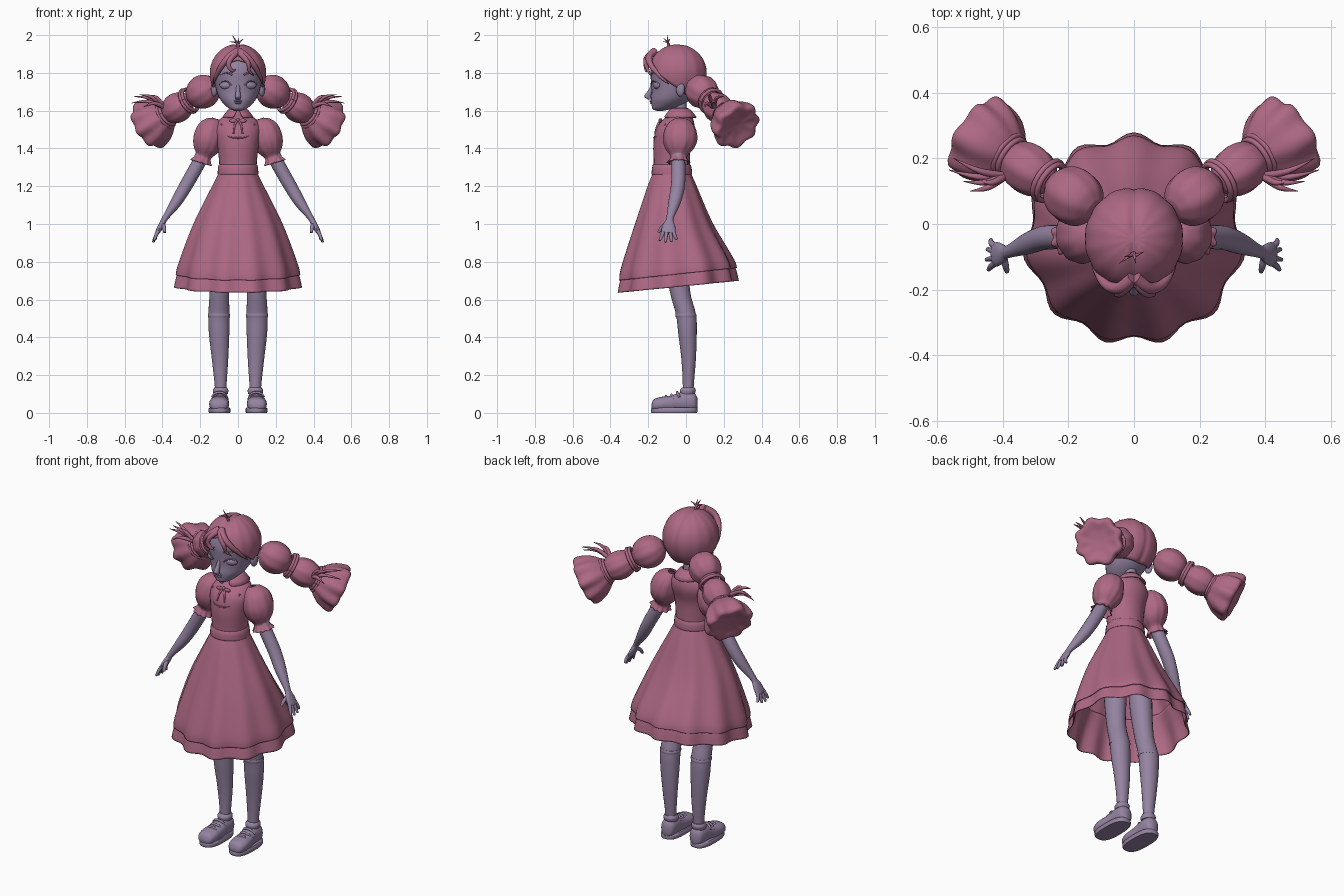
import bpy, bmesh, math
from mathutils import Vector, Matrix

def material(name, col):
    m = bpy.data.materials.new(name)
    m.diffuse_color = (*col, 1)
    return m

PINK = material("cloth_and_hair", (0.42, 0.14, 0.23))
SKIN = material("skin_and_shoes", (0.30, 0.23, 0.36))
X, Y, Z = Vector((1, 0, 0)), Vector((0, 1, 0)), Vector((0, 0, 1))

def finish(name, bm, mat, mirror=False, thick=0):
    bmesh.ops.recalc_face_normals(bm, faces=bm.faces)
    me = bpy.data.meshes.new(name)
    bm.to_mesh(me)
    bm.free()
    me.materials.append(mat)
    ob = bpy.data.objects.new(name, me)
    bpy.context.collection.objects.link(ob)
    if thick:
        ob.modifiers.new("thickness", 'SOLIDIFY').thickness = thick
    if mirror:
        ob.modifiers.new("mirror", 'MIRROR').use_axis = (True, False, False)
    return ob

def spline(keys, k):
    """Catmull-Rom through rows of numbers, k steps per span."""
    out, m = [], len(keys) - 1
    for i in range(m):
        a, b, c, d = (keys[max(i-1, 0)], keys[i], keys[i+1], keys[min(i+2, m)])
        for s in range(k):
            t = s / k
            out.append([0.5 * (2*q + (r-p)*t + (2*p-5*q+4*r-w)*t*t + (3*q-p-3*r+w)*t**3)
                        for p, q, r, w in zip(a, b, c, d)])
    return out + [list(keys[-1])]

def tube(name, keys, mat, n=24, k=4, axis=None, sq=1, folds=0, warp=None, cap=True, mirror=False, thick=0):
    """Loft of ellipses. Key: x, y, z, radius_u, radius_v[, fold depth]."""
    rows = spline([tuple(q) + (0,) * (6 - len(q)) for q in keys], k)
    pts = [Vector(r[:3]) for r in rows]
    bm, rings = bmesh.new(), []
    for i, r in enumerate(rows):
        t = axis or (pts[min(i+1, len(pts)-1)] - pts[max(i-1, 0)]).normalized()
        ref = Z if abs(t.y) > 0.9 else Y
        u = (ref - t * ref.dot(t)).normalized()
        v = t.cross(u)
        ring = []
        for j in range(n):
            a = 2 * math.pi * j / n
            c, s = math.cos(a), math.sin(a)
            f = 1 + r[5] * math.cos(folds * a + 0.6 * math.sin(2 * a))
            p = pts[i] + u * (max(r[3], 1e-4) * f * math.copysign(abs(c)**sq, c)) \
                + v * (max(r[4], 1e-4) * f * math.copysign(abs(s)**sq, s))
            ring.append(bm.verts.new(warp(p) if warp else p))
        rings.append(ring)
    for a, b in zip(rings, rings[1:]):
        for j in range(n):
            bm.faces.new((a[j], a[(j+1) % n], b[(j+1) % n], b[j]))
    if cap:
        bm.faces.new(rings[0])
        bm.faces.new(rings[-1])
    return finish(name, bm, mat, mirror, thick)

def strand(name, pts, r, mat=PINK, mirror=False, tip=0.1):
    """Tapered lock or cord."""
    m = len(pts) - 1
    tube(name, [(*p, r*(1-(1-tip)*(i/m)**2), r*(1-(1-tip)*(i/m)**2)) for i, p in enumerate(pts)],
         mat, n=8, mirror=mirror)

def ball(name, c, rad, mat, mirror=False, rot=0):
    bm = bmesh.new()
    bmesh.ops.create_uvsphere(bm, u_segments=20, v_segments=12, radius=1)
    bm.transform(Matrix.Translation(c) @ Matrix.Rotation(rot, 4, 'Z') @ Matrix.Diagonal((*rad, 1)))
    return finish(name, bm, mat, mirror)

# Head, neck and face
tube("head", [(0, -.14, 1.598, .012, .012), (0, -.128, 1.608, .048, .042), (0, -.102, 1.63, .08, .07),
     (0, -.08, 1.66, .105, .095), (0, -.06, 1.70, .122, .112), (0, -.047, 1.75, .138, .125),
     (0, -.045, 1.81, .143, .135), (0, -.045, 1.87, .125, .118), (0, -.045, 1.92, .075, .075),
     (0, -.045, 1.935, .01, .01)], SKIN, n=32, axis=Z)
tube("neck", [(0, -.02, 1.5, .034, .036), (0, -.025, 1.58, .03, .03), (0, -.035, 1.67, .035, .034)], SKIN)
ball("eye", (.068, -.157, 1.735), (.032, .014, .02), SKIN, True, 0.42)
strand("upper_eyelid", [(.034, -.183, 1.735), (.055, -.181, 1.753), (.08, -.166, 1.754), (.102, -.143, 1.738)], .004, SKIN, True)
strand("eyebrow", [(.03, -.184, 1.79), (.06, -.175, 1.80), (.095, -.148, 1.79)], .005, PINK, True)
tube("nose", [(0, -.175, 1.735, .01, .009), (0, -.189, 1.705, .013, .011), (0, -.203, 1.675, .018, .015),
     (0, -.19, 1.66, .012, .012)], SKIN, n=16, axis=Z)
ball("upper_lip", (0, -.184, 1.651), (.022, .009, .005), SKIN)
ball("lower_lip", (0, -.181, 1.641), (.018, .01, .006), SKIN)
ball("ear", (.127, -.03, 1.715), (.016, .024, .04), SKIN, True, -0.4)

# Hair cap: swept from crown to a varying hairline, parted down the middle
def hairline(a):
    keys = [(0, 62), (25, 70), (50, 92), (80, 112), (120, 138), (180, 148)]
    for (a0, p0), (a1, p1) in zip(keys, keys[1:]):
        if a <= a1:
            return math.radians(p0 + (p1 - p0) * (a - a0) / (a1 - a0))
bm, rings, N = bmesh.new(), [], 72
for i in range(1, 21):
    ring = []
    for j in range(N):
        deg = 360 * j / N
        a, ph = math.radians(deg), hairline(min(deg, 360 - deg)) * i / 20
        s, c = math.sin(ph), math.cos(ph)
        x = .15 * s * math.sin(a)
        f = 1 - .06 * math.exp(-(x / .014)**2) + .008 * math.cos(14 * a) * s
        ring.append(bm.verts.new((x * f, -.045 - .158 * s * math.cos(a) * f, 1.80 + (.153 if c > 0 else .17) * c * f)))
    rings.append(ring)
for r0, r1 in zip(rings, rings[1:]):
    for j in range(N):
        bm.faces.new((r0[j], r0[(j+1) % N], r1[(j+1) % N], r1[j]))
bm.faces.new(rings[0])
finish("hair_cap", bm, PINK, thick=.012)

# Fringe locks and loose crown strands
strand("side_fringe", [(.005, -.165, 1.915), (.045, -.195, 1.885), (.085, -.185, 1.84), (.118, -.135, 1.78), (.128, -.09, 1.74)], .02, PINK, True)
strand("fringe_curl_a", [(0, -.17, 1.91), (-.035, -.205, 1.88), (-.05, -.212, 1.84), (-.03, -.208, 1.81), (-.012, -.204, 1.82)], .016)
strand("fringe_curl_b", [(0, -.17, 1.91), (.03, -.205, 1.885), (.055, -.212, 1.85), (.06, -.2, 1.81), (.085, -.185, 1.785)], .016)
for i, (x, y, z) in enumerate([(-.03, -.1, 2.0), (.03, -.085, 1.98), (.005, -.12, 1.985), (-.045, -.12, 1.965)]):
    strand(f"crown_strand_{i}", [(0, -.09, 1.935), (x*.2, -.095, 1.96), (x, y, z)], .007)

# Pigtails: two bound puffs and a flared tuft
AX = Vector((.74, .49, -.46)).normalized()
C1, C2 = Vector((.185, .085, 1.70)), Vector((.322, .168, 1.615))
def along(c, rows):
    return [(*(c + AX * d), r, r, f) for d, r, f in rows]
for name, c, R in (("pigtail_puff_inner", C1, .087), ("pigtail_puff_outer", C2, .077)):
    steps = [i / 4 for i in range(-4, 5)]
    tube(name, along(c, [(s*.088, R*math.sqrt(1-.84*s*s), .025) for s in steps]), PINK, n=40, axis=AX, folds=8, mirror=True)
tube("pigtail_tuft", along(C2, [(.05, .035, 0), (.085, .08, .03), (.13, .113, .04), (.175, .127, .06), (.208, .128, .07),
     (.222, .108, .07), (.21, .06, .05), (.205, .01, 0)]), PINK, n=64, axis=AX, folds=8, mirror=True)
def hoop(name, c, R, r):
    u = AX.cross(Z).normalized()
    v = AX.cross(u)
    loop = [c + (u*math.cos(i*math.pi/12) + v*math.sin(i*math.pi/12))*R for i in range(25)]
    strand(name, loop, r, PINK, True, 1)
for i, (c, R) in enumerate([((C1+C2)/2, .062), ((C1+C2)/2 + AX*.014, .066), (C2+AX*.07, .062), (C2+AX*.083, .07)]):
    hoop(f"hair_tie_{i}", c, R, .009)
for i, p in enumerate([(.52, .13, 1.685), (.565, .165, 1.64), (.55, .2, 1.675), (.50, .10, 1.62), (.47, .13, 1.68)]):
    s, e = C2 + AX*.08 + Vector((.01, -.06, .04)), Vector(p)
    strand(f"tuft_wisp_{i}", [s, s.lerp(e, .5) + Vector((0, -.012, .02)), e], .012, PINK, True)

# Dress bodice, belt and skirts
tube("bodice", [(0, -.075, 1.26, .098, .098), (0, -.075, 1.33, .096, .1), (0, -.075, 1.42, .098, .11),
     (0, -.058, 1.50, .102, .122), (0, -.042, 1.55, .082, .10), (0, -.03, 1.585, .05, .055), (0, -.028, 1.60, .036, .038)],
     PINK, n=32, axis=Z)
tube("belt", [(0, -.075, 1.262, .106, .108), (0, -.075, 1.27, .108, .108), (0, -.075, 1.31, .102, .104), (0, -.075, 1.314, .095, .095)],
     PINK, n=32, axis=Z, k=2)
def tilt(amount):
    return lambda p: Vector((p.x, p.y, p.z + (p.y + .045) * amount * (1.27 - p.z) / .55))
tube("skirt", [(0, -.075, 1.27, .1, .102, 0), (0, -.075, 1.2, .13, .137, .012), (0, -.07, 1.0, .205, .235, .022),
     (0, -.052, .8, .29, .308, .03), (0, -.046, .735, .306, .322, .035)],
     PINK, n=96, k=6, axis=Z, folds=11, warp=tilt(.11), cap=False, thick=.005)
tube("petticoat", [(0, -.052, .88, .238, .255, .02), (0, -.046, .76, .29, .306, .04), (0, -.046, .668, .312, .328, .045)],
     PINK, n=96, k=6, axis=Z, folds=11, warp=tilt(.09), cap=False, thick=.005)

# Collar halves with rounded front ends, bow and yoke stitching
bm, cols = bmesh.new(), []
for i in range(25):
    a = math.pi * (.04 + .96 * i / 24)
    w = min(1, .35 + math.sqrt(i / 5)) if i < 5 else 1
    row = []
    for t in (0, .35, .7, 1):
        r = .038 + .045 * t * w
        row.append(bm.verts.new((r * math.sin(a), -.033 - r * 1.08 * math.cos(a), 1.615 - .05 * t**1.4 * w)))
    cols.append(row)
for p, q in zip(cols, cols[1:]):
    for k in range(3):
        bm.faces.new((p[k], q[k], q[k+1], p[k+1]))
finish("collar", bm, PINK, True, .008)
ball("bow_knot", (0, -.135, 1.55), (.01, .01, .01), PINK)
ball("bow_loop", (.025, -.137, 1.547), (.02, .008, .011), PINK, True)
strand("bow_tail", [(.004, -.135, 1.548), (.018, -.152, 1.52), (.024, -.164, 1.48)], .006, PINK, True, .7)
strand("yoke_seam", [(0, -.172, 1.455), (.04, -.161, 1.46), (.075, -.137, 1.48), (.088, -.108, 1.53)], .004, PINK, True, 1)

# Puff sleeves with flared cuffs
tube("sleeve", [(.115, -.03, 1.557, .02, .02), (.125, -.03, 1.545, .05, .045), (.14, -.03, 1.51, .078, .072, .02),
     (.158, -.031, 1.45, .09, .08, .015), (.17, -.034, 1.40, .074, .07, .03), (.181, -.038, 1.362, .045, .044, .02),
     (.188, -.04, 1.345, .046, .046, .04), (.196, -.04, 1.325, .058, .058, .1)],
     PINK, n=48, axis=Vector((.3, 0, -1)).normalized(), folds=10, cap=False, mirror=True, thick=.004)

# Arms, palms, fingers and thumbs
tube("arm", [(.175, -.04, 1.41, .034, .034), (.205, -.04, 1.33, .036, .036), (.272, -.042, 1.21, .037, .035),
     (.325, -.06, 1.12, .033, .03), (.38, -.083, 1.04, .02, .017), (.398, -.088, 1.008, .021, .015)], SKIN, n=20, mirror=True)
tube("palm", [(.392, -.087, 1.02, .02, .015), (.408, -.091, .99, .034, .015), (.424, -.093, .96, .037, .013),
     (.43, -.094, .95, .03, .009)], SKIN, n=16, mirror=True)
for i, (dy, x, z) in enumerate([(-.032, .444, .912), (-.011, .45, .903), (.011, .447, .906), (.031, .437, .917)]):
    strand(f"finger_{i}", [(.422, -.093 + dy*.8, .965), (.435, -.093 + dy*1.1, .938), (x, -.093 + dy*1.45, z)], .0105, SKIN, True, .6)
strand("thumb", [(.398, -.10, 1.0), (.392, -.128, .98), (.388, -.145, .955)], .012, SKIN, True, .6)

# Legs and sock bands
tube("leg", [(.085, -.055, 1.12, .07, .065), (.09, -.05, .85, .065, .06), (.098, -.033, .65, .054, .052),
     (.101, .0, .52, .053, .056), (.1, .008, .42, .049, .054), (.095, .014, .28, .038, .043),
     (.092, .012, .14, .029, .031), (.092, .01, .06, .032, .032)], SKIN, axis=-Z, mirror=True)
tube("sock_band", [(.101, .001, .505, .054, .057), (.101, .0, .515, .056, .059), (.101, -.001, .525, .054, .057)], SKIN, axis=-Z, mirror=True)
tube("ankle_cuff", [(.092, .008, .10, .038, .038), (.092, .01, .12, .042, .041), (.092, .012, .135, .033, .033)], SKIN, mirror=True, axis=Z)

# Shoes: upper, sole and laces
tube("shoe_upper", [(.1, -.183, .035, .01, .02), (.1, -.17, .042, .03, .043), (.1, -.13, .047, .038, .053),
     (.098, -.08, .05, .042, .05), (.095, -.03, .058, .05, .045), (.094, .02, .06, .052, .044),
     (.094, .048, .057, .045, .036), (.094, .06, .05, .03, .015)], SKIN, axis=Y, sq=.85, mirror=True)
tube("shoe_sole", [(.0975, -.0625, 0, .12, .055), (.0975, -.0625, .006, .123, .058), (.0975, -.0625, .022, .123, .058),
     (.0975, -.0625, .028, .118, .053)], SKIN, n=32, k=1, axis=Z, sq=.75, mirror=True)
for i, (y, z) in enumerate([(-.105, .086), (-.075, .093), (-.045, .106)]):
    strand(f"lace_{i}", [(.06, y + .01, z - .022), (.08, y, z), (.115, y, z), (.137, y + .01, z - .022)], .007, SKIN, True, 1)

# Smooth shading with crisp edges
bpy.ops.object.select_all(action='SELECT')
bpy.context.view_layer.objects.active = bpy.data.objects["head"]
bpy.ops.object.shade_smooth_by_angle(angle=math.radians(50))
